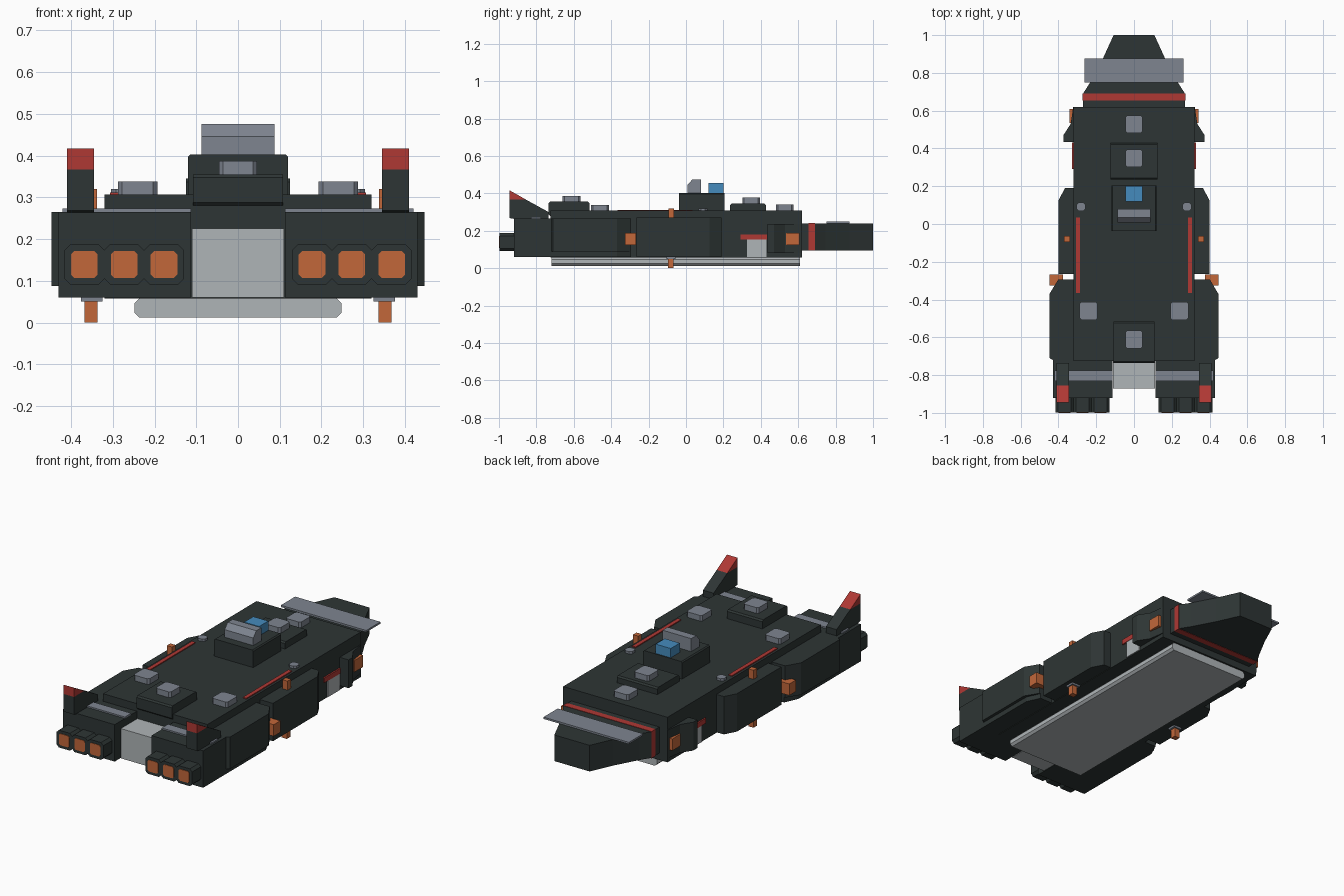
import bpy, bmesh, math
from mathutils import Vector

cube = bpy.data.objects.get("Cube")
if cube:
    bpy.data.objects.remove(cube, do_unlink=True)


def material(name, rgb):
    m = bpy.data.materials.new(name)
    m.use_nodes = True
    m.diffuse_color = (*rgb, 1)
    m.node_tree.nodes["Principled BSDF"].inputs["Base Color"].default_value = (*rgb, 1)
    return m


DARK = material("dark hull", (.027, .036, .035))
GREY = material("slate grey", (.21, .235, .28))
PALE = material("pale grey", (.43, .46, .475))
ORANGE = material("orange", (.54, .135, .042))
RED = material("red", (.43, .04, .034))
BLUE = material("blue", (.06, .26, .51))


def prism(name, mat, profile, axis, lo, hi, mirror=False):
    """Extrude a profile along an axis; profile holds the other two axes in order."""
    def place(p, d):
        v = list(p)
        v.insert("xyz".index(axis), d)
        return Vector(v)
    bm = bmesh.new()
    rings = [[bm.verts.new(place(p, d)) for p in profile] for d in (lo, hi)]
    bm.faces.new(rings[0])
    bm.faces.new(rings[1])
    n = len(profile)
    for i in range(n):
        j = (i + 1) % n
        bm.faces.new((rings[0][i], rings[0][j], rings[1][j], rings[1][i]))
    bmesh.ops.recalc_face_normals(bm, faces=bm.faces)
    mesh = bpy.data.meshes.new(name)
    bm.to_mesh(mesh)
    bm.free()
    mesh.materials.append(mat)
    ob = bpy.data.objects.new(name, mesh)
    bpy.context.collection.objects.link(ob)
    if mirror:
        ob.modifiers.new("Mirror", 'MIRROR')
    return ob


def rect(a0, a1, b0, b1, c=0):
    """Rectangle outline with optional cut corners."""
    if not c:
        return [(a0, b0), (a1, b0), (a1, b1), (a0, b1)]
    return [(a0 + c, b0), (a1 - c, b0), (a1, b0 + c), (a1, b1 - c),
            (a1 - c, b1), (a0 + c, b1), (a0, b1 - c), (a0, b0 + c)]


def box(name, mat, x0, x1, y0, y1, z0, z1, mirror=False, cut=0):
    return prism(name, mat, rect(x0, x1, y0, y1, cut), "z", z0, z1, mirror)


def symmetric(half):
    return half + [(-x, y) for x, y in reversed(half)]


# Main hull and belly
box("hull", DARK, -.32, .32, -.725, .62, .057, .307)
prism("belly_plate", PALE, rect(-.248, .248, .012, .058, .012), "y", -.72, .61)

# Tapered nose with its band and cross plate
prism("nose", DARK, symmetric([(.27, .6), (.27, .69), (.235, .745), (.165, .875), (.108, 1)]),
      "z", .095, .24)
box("nose_band", RED, -.272, .272, .655, .69, .093, .242)
box("nose_plate", GREY, -.262, .262, .75, .875, .24, .25)

# Side armour
prism("front_cheek", DARK, [(.3, .62), (.322, .62), (.335, .53), (.374, .47), (.374, .435), (.3, .435)],
      "z", .08, .237, True)
prism("middle_pod", DARK, [(.3, .19), (.365, .19), (.4, .125), (.4, -.265), (.3, -.265)],
      "z", .06, .27, True)
prism("rear_pod", DARK, [(.3, -.295), (.402, -.295), (.447, -.37), (.447, -.71), (.43, -.72),
                         (.3, -.72)], "z", .088, .265, True)
prism("rear_pod_base", DARK, [(.3, -.295), (.395, -.295), (.43, -.37), (.43, -.72), (.3, -.72)],
      "z", .06, .088, True)

# Side hatch
box("side_hatch", PALE, .315, .326, .325, .43, .06, .16, True)
box("hatch_trim", RED, .315, .328, .292, .432, .152, .18, True)

# Engine blocks, nozzles and the central block
box("engine_block", DARK, .113, .43, -.92, -.72, .06, .265, True)
box("engine_plate", GREY, .113, .42, -.83, -.775, .265, .273, True)
box("centre_block", PALE, -.11, .11, -.87, -.72, .06, .225)
for i in range(3):
    x, z = .177 + i * .0955, .139
    prism(f"nozzle_{i + 1}", DARK, rect(x - .048, x + .048, z - .048, z + .048, .014),
          "y", -.997, -.91, True)
    prism(f"nozzle_glow_{i + 1}", ORANGE, rect(x - .032, x + .032, z - .032, z + .032, .008),
          "y", -1, -.99, True)

# Tail fins with red tips
prism("tail_fin", DARK, [(-.945, .268), (-.945, .366), (-.855, .366), (-.735, .3), (-.735, .26),
                         (-.9, .26)], "x", .345, .41, True)
prism("tail_fin_tip", RED, [(-.945, .366), (-.945, .417), (-.855, .366)], "x", .345, .41, True)

# Raised deck blocks and the bridge
prism("rear_deck", DARK, rect(-.735, -.515, .28, .355, .008), "x", -.108, .108)
prism("front_deck", DARK, rect(.235, .428, .28, .345, .008), "x", -.124, .124)
prism("bridge", DARK, rect(-.12, .12, .28, .403, .006), "y", -.038, .205)
prism("bridge_cabin", GREY, [(.008, .4), (.008, .445), (.035, .475), (.08, .475), (.08, .4)],
      "x", -.088, .088)
box("bridge_window", BLUE, -.046, .046, .12, .2, .4, .455)

# Deck pads
for name, y, z in (("rear_pad", -.612, .355), ("middle_pad", .348, .345), ("front_pad", .528, .307)):
    box(name, GREY, -.046, .046, y - .047, y + .047, z - .01, z + .032, cut=.01)
box("side_pad", GREY, .193, .288, -.508, -.412, .3, .338, True, .01)
box("small_pad", GREY, .258, .304, .068, .114, .3, .32, True, .012)
box("deck_stripe", RED, .285, .307, -.365, .035, .3, .312, True)

# Manoeuvring thrusters
box("rear_thruster", ORANGE, .375, .447, -.325, -.267, .123, .187, True)
box("front_thruster", ORANGE, .3, .342, .535, .608, .123, .188, True)
box("top_thruster", ORANGE, .338, .37, -.094, -.064, .26, .32, True)
box("bottom_thruster", ORANGE, .336, .368, -.097, -.066, 0, .06, True)
box("bottom_thruster_mount", GREY, .324, .376, -.105, -.057, .05, .062, True)
